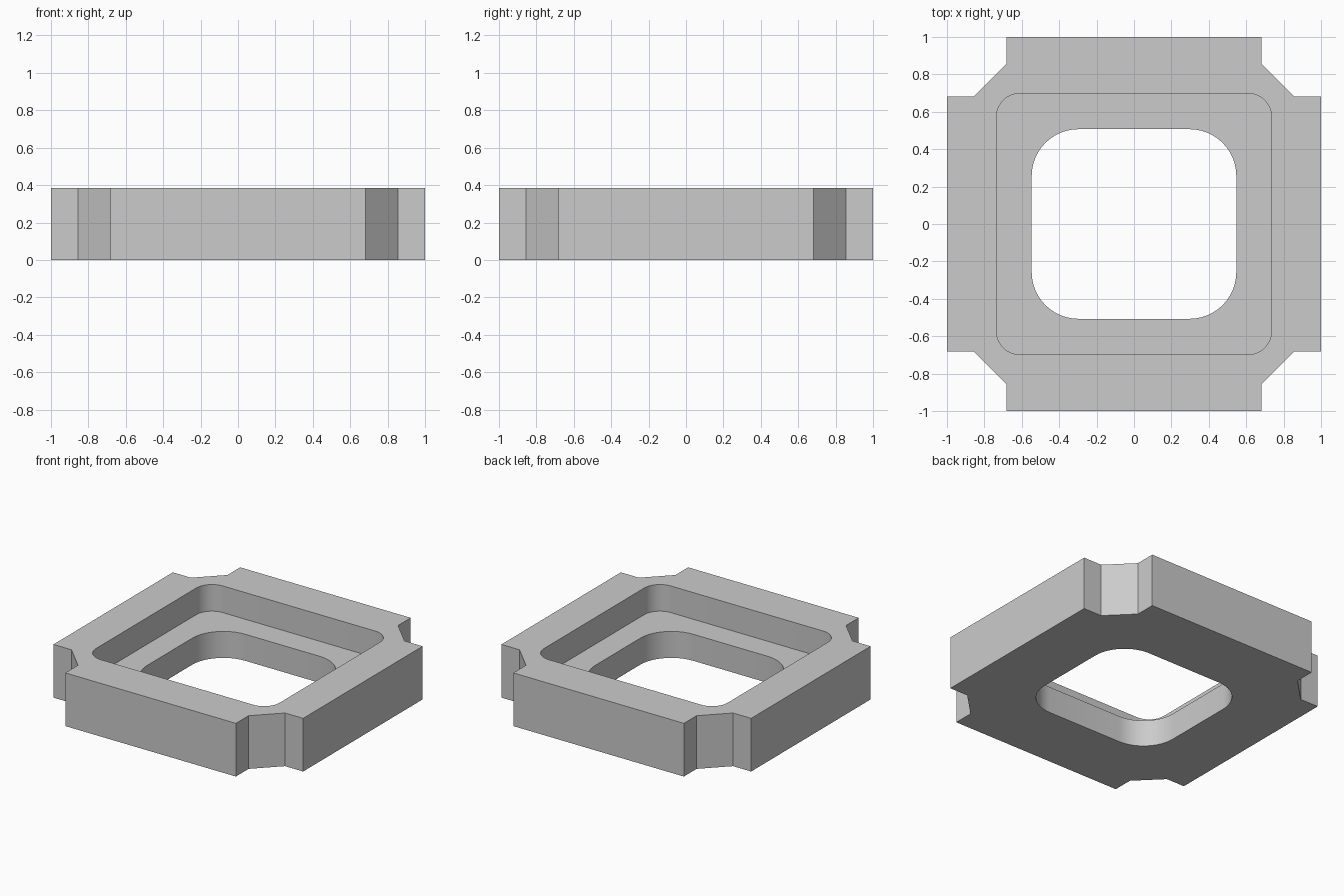
import bpy, bmesh, math

if "Cube" in bpy.data.objects:
    bpy.data.objects.remove(bpy.data.objects["Cube"])

HEIGHT, LEDGE = 0.385, 0.192


def rounded_rect(hx, hy, r, steps=12):
    """Counter-clockwise outline with rounded corners."""
    pts = []
    for k, (sx, sy) in enumerate([(1, 1), (-1, 1), (-1, -1), (1, -1)]):
        for i in range(steps + 1):
            a = math.pi / 2 * (k + i / steps)
            pts.append((sx * (hx - r) + r * math.cos(a),
                        sy * (hy - r) + r * math.sin(a)))
    return pts


def notched_square():
    """Square outline with a chamfered notch in each corner."""
    corner = [(1, 0.683), (0.855, 0.683), (0.683, 0.855), (0.683, 1)]
    pts = []
    for c, s in [(1, 0), (0, 1), (-1, 0), (0, -1)]:
        pts += [(c * x - s * y, s * x + c * y) for x, y in corner]
    return pts


bm = bmesh.new()


def ring(pts, z):
    vs = [bm.verts.new((x, y, z)) for x, y in pts]
    for a, b in zip(vs, vs[1:] + vs[:1]):
        bm.edges.new((a, b))
    return vs


def wall(low, high):
    n = len(low)
    for i in range(n):
        j = (i + 1) % n
        bm.faces.new((low[i], low[j], high[j], high[i]))


def cap(outer, inner):
    edges = [bm.edges.get((a, b)) for vs in (outer, inner)
             for a, b in zip(vs, vs[1:] + vs[:1])]
    bmesh.ops.triangle_fill(bm, edges=edges, use_beauty=True, normal=(0, 0, 1))


outline = notched_square()
pocket = rounded_rect(0.735, 0.698, 0.125)
hole = rounded_rect(0.547, 0.507, 0.25)

# Rings of the body, the upper pocket and the through hole
body_low, body_high = ring(outline, 0), ring(outline, HEIGHT)
pocket_low, pocket_high = ring(pocket, LEDGE), ring(pocket, HEIGHT)
hole_low, hole_high = ring(hole, 0), ring(hole, LEDGE)

# Flat surfaces: underside, ledge, rim
cap(body_low, hole_low)
cap(pocket_low, hole_high)
cap(body_high, pocket_high)

# Upright walls
wall(body_low, body_high)
wall(pocket_low, pocket_high)
wall(hole_low, hole_high)

bmesh.ops.recalc_face_normals(bm, faces=bm.faces)
mesh = bpy.data.meshes.new("notched_frame")
bm.to_mesh(mesh)
bm.free()

frame = bpy.data.objects.new("notched_frame", mesh)
bpy.context.collection.objects.link(frame)

grey = bpy.data.materials.new("light grey")
grey.diffuse_color = (0.6, 0.6, 0.6, 1)
grey.use_nodes = True
grey.node_tree.nodes["Principled BSDF"].inputs["Base Color"].default_value = grey.diffuse_color
mesh.materials.append(grey)

# Smooth the rounded corners, keep the hard edges
bpy.context.view_layer.objects.active = frame
frame.select_set(True)
bpy.ops.object.shade_smooth_by_angle(angle=math.radians(30))
